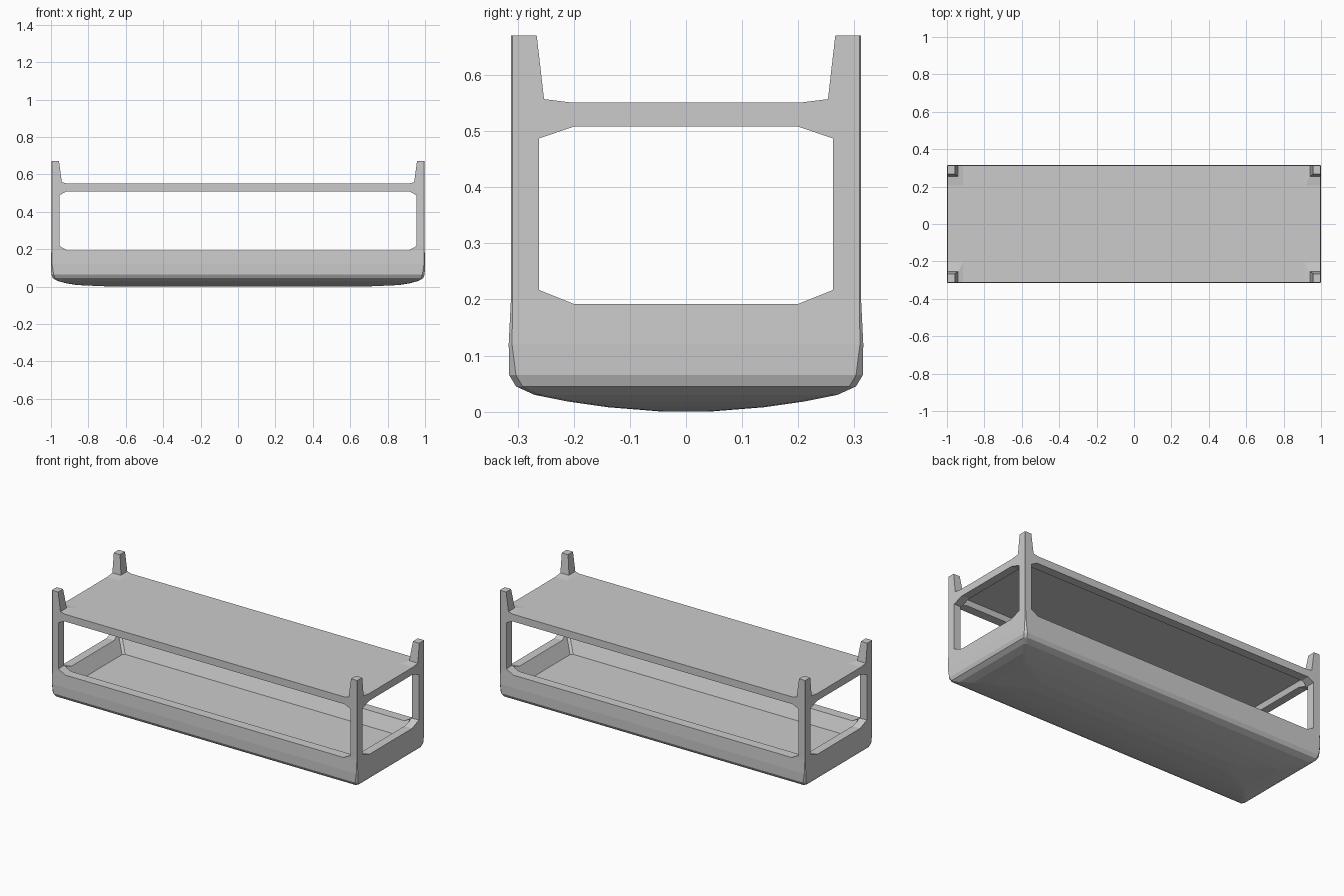
import bpy, bmesh

if "Cube" in bpy.data.objects:
    bpy.data.objects.remove(bpy.data.objects["Cube"])


def loft(name, rings):
    """Closed solid skinned through a list of equal-length point rings."""
    bm = bmesh.new()
    loops = [[bm.verts.new(p) for p in r] for r in rings]
    n = len(loops[0])
    for a, b in zip(loops, loops[1:]):
        for i in range(n):
            j = (i + 1) % n
            bm.faces.new((a[i], a[j], b[j], b[i]))
    bm.faces.new(loops[0])
    bm.faces.new(loops[-1])
    bmesh.ops.recalc_face_normals(bm, faces=bm.faces)
    me = bpy.data.meshes.new(name)
    bm.to_mesh(me)
    bm.free()
    ob = bpy.data.objects.new(name, me)
    bpy.context.collection.objects.link(ob)
    return ob


def ring(hx, hy, z, c=0.012):
    """Rectangle with clipped corners at height z."""
    q = [(hx, hy - c), (hx - c, hy)]
    pts = q + [(-x, y) for x, y in q[::-1]]
    pts += [(-x, -y) for x, y in q] + [(x, -y) for x, y in q[::-1]]
    return [(x, y, z) for x, y in pts]


def prism(name, half, axis, reach):
    """Half profile (u, z) mirrored about u = 0 and extruded along x or y."""
    prof = half + [(-u, z) for u, z in reversed(half)]
    if axis == 'Y':
        rings = [[(u, d, z) for u, z in prof] for d in (-reach, reach)]
    else:
        rings = [[(d, u, z) for u, z in prof] for d in (-reach, reach)]
    return loft(name, rings)


# Body block with shallow domed underside
body = loft("two_tier_tray_frame", [
    ring(0.68, 0.04, 0.0), ring(0.86, 0.14, 0.008), ring(0.92, 0.21, 0.018),
    ring(0.965, 0.27, 0.030), ring(0.99, 0.303, 0.045), ring(0.998, 0.315, 0.065),
    ring(1.0, 0.316, 0.12, 0.006), ring(0.998, 0.312, 0.20, 0.003),
    ring(0.998, 0.312, 0.67, 0.003)])

# Window openings between tray and shelf, leaving flared corner posts
cutters = [
    prism("front_window_cut", [(0.91, 0.192), (0.955, 0.217), (0.955, 0.488),
                               (0.918, 0.508)], 'Y', 0.5),
    prism("side_window_cut", [(0.20, 0.192), (0.262, 0.217), (0.262, 0.487),
                              (0.20, 0.508)], 'X', 1.2),
    # Space above the shelf, leaving four tapered pegs
    prism("front_top_cut", [(0.915, 0.551), (0.942, 0.558), (0.957, 0.67),
                            (0.957, 0.8)], 'Y', 0.5),
    prism("side_top_cut", [(0.205, 0.551), (0.253, 0.557), (0.266, 0.67),
                           (0.266, 0.8)], 'X', 1.2),
    # Tray cavity with sloping walls
    loft("tray_cavity_cut", [ring(0.905, 0.222, 0.115), ring(0.952, 0.259, 0.20),
                             ring(0.952, 0.259, 0.23)]),
    # Hollow underside of the shelf, leaving a rim
    loft("shelf_recess_cut", [ring(0.950, 0.260, 0.48), ring(0.950, 0.260, 0.51),
                              ring(0.940, 0.250, 0.537)]),
]
for c in cutters:
    m = body.modifiers.new(c.name, 'BOOLEAN')
    m.operation = 'DIFFERENCE'
    m.solver = 'EXACT'
    m.object = c

# Bake the cuts and remove the helpers
deps = bpy.context.evaluated_depsgraph_get()
baked = bpy.data.meshes.new_from_object(body.evaluated_get(deps))
body.modifiers.clear()
body.data = baked
for c in cutters:
    bpy.data.objects.remove(c)
